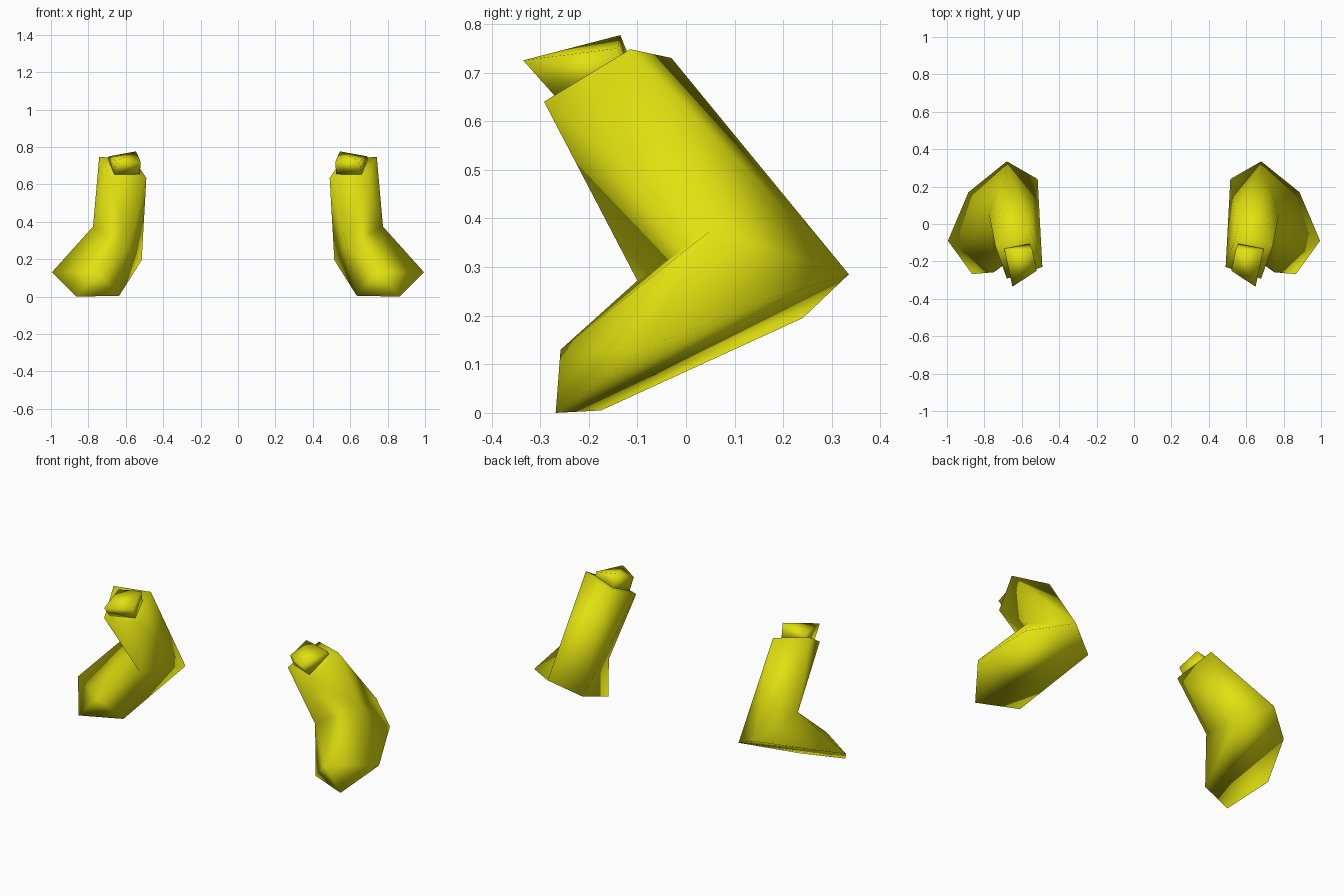
import bpy, bmesh

if "Cube" in bpy.data.objects:
    bpy.data.objects.remove(bpy.data.objects["Cube"])

yellow = bpy.data.materials.new("yellow")
yellow.diffuse_color = (0.75, 0.75, 0.005, 1)
yellow.use_nodes = True
yellow.node_tree.nodes["Principled BSDF"].inputs["Base Color"].default_value = yellow.diffuse_color


def build(name, points, faces, side):
    """Make a smooth closed shell from named corners, flipped to one side."""
    bm = bmesh.new()
    v = {k: bm.verts.new((x * side, y, z)) for k, (x, y, z) in points.items()}
    for f in faces.split():
        bm.faces.new([v[k] for k in f])
    bmesh.ops.recalc_face_normals(bm, faces=bm.faces)
    for f in bm.faces:
        f.smooth = True
    me = bpy.data.meshes.new(name)
    bm.to_mesh(me)
    bm.free()
    me.materials.append(yellow)
    ob = bpy.data.objects.new(name, me)
    bpy.context.collection.objects.link(ob)


# Bent limb: flat six-sided sole (P F A B D E), bend (K M C), upper ring (r s t u)
limb = {
    "P": (0.68, 0.335, 0.285), "F": (0.885, 0.17, 0.235),
    "A": (0.995, -0.09, 0.13), "B": (0.865, -0.268, 0.0),
    "D": (0.635, -0.175, 0.005), "E": (0.515, 0.24, 0.195),
    "K": (0.775, 0.05, 0.375), "M": (0.58, -0.10, 0.272),
    "C": (0.75, -0.258, 0.13),
    "r": (0.49, -0.23, 0.635), "s": (0.68, -0.292, 0.64),
    "t": (0.742, -0.115, 0.748), "u": (0.555, -0.03, 0.73),
}
limb_faces = ("PFABDE "                     # sole
              "BAC DBC AKC CKM DCM DME "    # lower front
              "AFK FPK "                    # lower outside
              "KPt tPu uPE uEr rEM rMs sMK sKt "  # upper tube
              "rstu")                       # upper end

# Small boxy stub rising out of the upper end
stub = {
    "a": (0.545, -0.135, 0.777), "b": (0.692, -0.14, 0.75),
    "c": (0.65, -0.335, 0.725), "d": (0.52, -0.25, 0.72),
    "e": (0.56, -0.10, 0.69), "f": (0.69, -0.12, 0.70),
    "g": (0.66, -0.27, 0.652), "h": (0.525, -0.22, 0.655),
}
stub_faces = "abcd efgh abfe bcgf cdhg daeh"

for label, side in (("right", 1), ("left", -1)):
    build(label + "_limb", limb, limb_faces, side)
    build(label + "_stub", stub, stub_faces, side)
